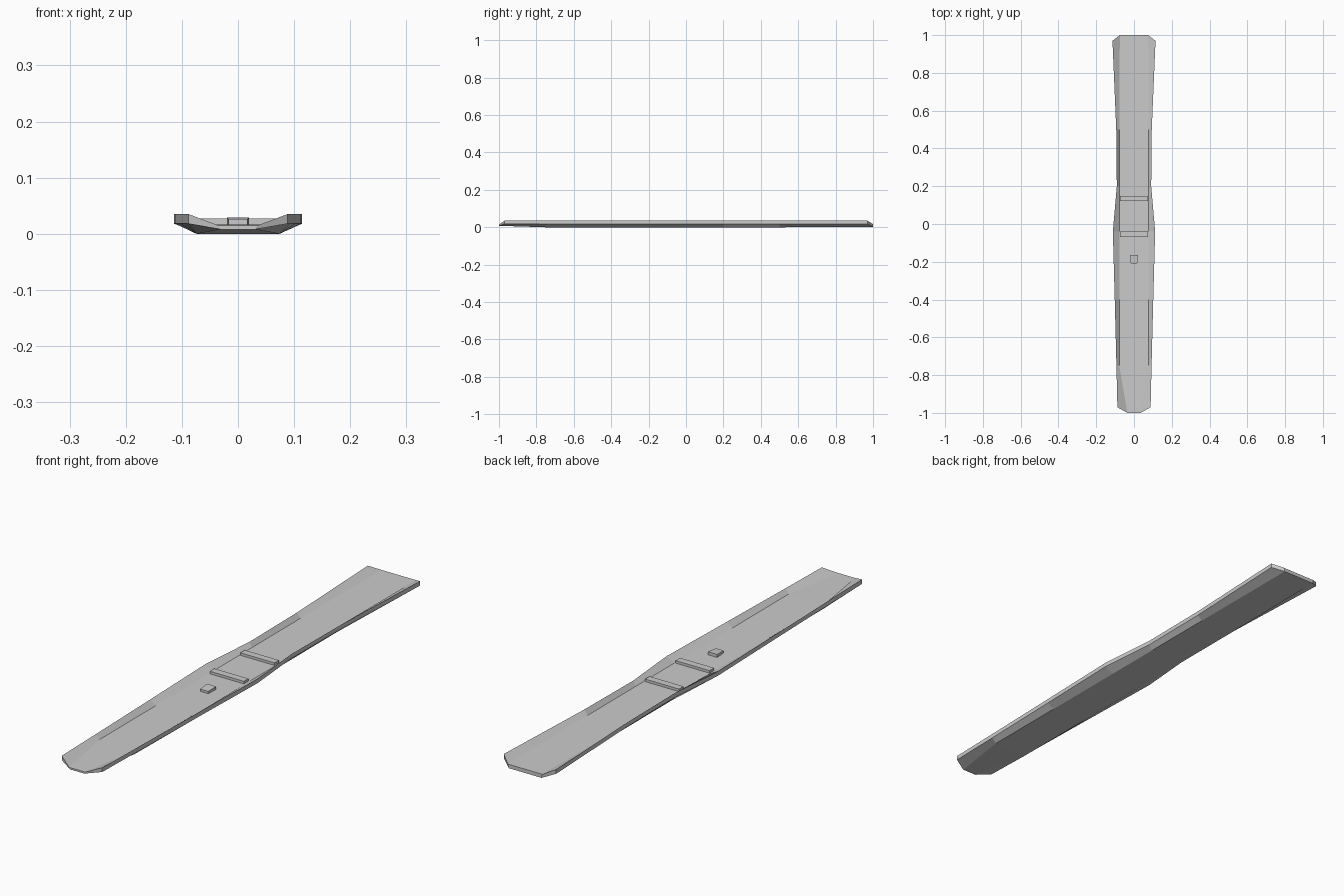
import bpy, bmesh

if "Cube" in bpy.data.objects:
    bpy.data.objects.remove(bpy.data.objects["Cube"])

# Deck stations: floor y, rim y, floor half width, rim half width, bottom z, floor z
STATIONS = [
    (-1.00, -0.97, 0.035, 0.088, 0.008, 0.015),
    (-0.75, -0.75, 0.078, 0.093, 0.000, 0.017),
    (-0.40, -0.40, 0.078, 0.102, 0.000, 0.017),
    (-0.04, -0.04, 0.078, 0.112, 0.000, 0.017),
    (0.20, 0.20, 0.078, 0.091, 0.000, 0.017),
    (0.50, 0.50, 0.078, 0.094, 0.000, 0.017),
    (1.00, 0.97, 0.075, 0.114, 0.002, 0.017),
]
RIM_LOW, RIM_TOP = 0.018, 0.035


def finish(name, bm):
    bmesh.ops.recalc_face_normals(bm, faces=bm.faces)
    mesh = bpy.data.meshes.new(name)
    bm.to_mesh(mesh)
    bm.free()
    obj = bpy.data.objects.new(name, mesh)
    bpy.context.collection.objects.link(obj)
    return obj


# Shallow trough deck, lofted along y
bm = bmesh.new()
rings = []
for y, ry, f, e, zb, zf in STATIONS:
    b = f - 0.004
    ring = [(-e, ry, RIM_LOW), (-b, y, zb), (b, y, zb), (e, ry, RIM_LOW),
            (e, ry, RIM_TOP), (f, y, zf), (-f, y, zf), (-e, ry, RIM_TOP)]
    rings.append([bm.verts.new(p) for p in ring])
for a, c in zip(rings, rings[1:]):
    for i in range(8):
        j = (i + 1) % 8
        bm.faces.new((a[i], a[j], c[j], c[i]))
for r in (rings[0], rings[-1]):
    for i, j, k, l in ((0, 1, 6, 7), (1, 2, 5, 6), (2, 3, 4, 5)):
        bm.faces.new((r[i], r[j], r[k], r[l]))
finish("deck", bm)


# Raised parts on the floor; the front top edge may be lower and narrower
def block(name, half_x, y0, y1, z0, z_front, z_back, front_half=None):
    fx = front_half or half_x
    bm = bmesh.new()
    low = [bm.verts.new(p) for p in ((-fx, y0, z0), (fx, y0, z0), (half_x, y1, z0), (-half_x, y1, z0))]
    top = [bm.verts.new(p) for p in ((-fx, y0, z_front), (fx, y0, z_front),
                                     (half_x, y1, z_back), (-half_x, y1, z_back))]
    bm.faces.new(low)
    bm.faces.new(top)
    for i in range(4):
        j = (i + 1) % 4
        bm.faces.new((low[i], low[j], top[j], top[i]))
    return finish(name, bm)


for name, y in (("front_cross_bar", -0.055), ("rear_cross_bar", 0.135)):
    block(name, 0.074, y - 0.014, y + 0.014, 0.014, 0.027, 0.027)
block("toe_peg", 0.020, -0.21, -0.165, 0.014, 0.026, 0.029, 0.017)
